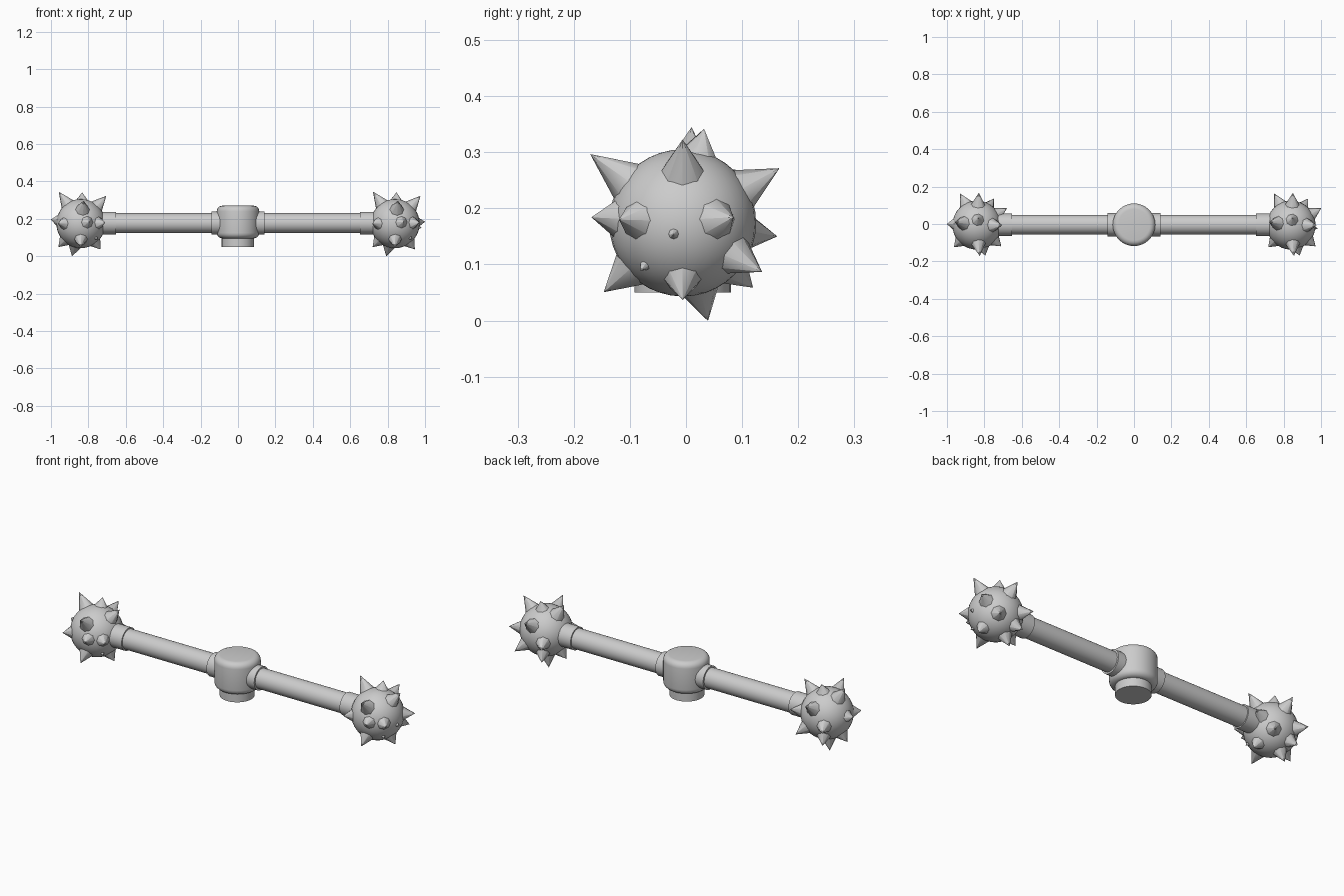
import bpy, bmesh
from mathutils import Vector, Matrix

if "Cube" in bpy.data.objects:
    bpy.data.objects.remove(bpy.data.objects["Cube"])

YC, ZC = -0.004, 0.174


def finish(bm, name, loc, angle=0.6):
    me = bpy.data.meshes.new(name)
    bm.to_mesh(me)
    bm.free()
    ob = bpy.data.objects.new(name, me)
    bpy.context.collection.objects.link(ob)
    ob.location = loc
    bpy.ops.object.select_all(action='DESELECT')
    ob.select_set(True)
    bpy.context.view_layer.objects.active = ob
    bpy.ops.object.shade_smooth_by_angle(angle=angle)
    return ob


def cylinder(name, radius, length, loc, axis='Z', bevel=0):
    bm = bmesh.new()
    rot = Matrix.Rotation(1.570796, 4, 'Y') if axis == 'X' else Matrix()
    bmesh.ops.create_cone(bm, cap_ends=True, segments=32, radius1=radius,
                          radius2=radius, depth=length, matrix=rot)
    if bevel:
        rims = [e for e in bm.edges if any(len(f.verts) > 4 for f in e.link_faces)]
        bmesh.ops.bevel(bm, geom=rims, offset=bevel, segments=5, profile=0.5,
                        affect='EDGES')
    return finish(bm, name, loc)


# spike tips relative to the ball centre
TIPS = [
    (0.16, 0.09, 0.01), (0.13, -0.113, 0.006), (0.135, 0, 0.148),
    (0.105, 0, -0.137), (-0.118, 0.016, 0.17), (0.007, 0.038, 0.167),
    (-0.047, 0.045, -0.174), (-0.16, 0.006, 0.022), (0.015, -0.164, 0.122),
    (0.045, -0.162, 0.01), (0, -0.14, -0.123), (-0.122, -0.118, 0),
    (0.01, 0.172, 0.097), (-0.09, 0.168, -0.024), (0.09, 0.141, -0.087),
    (-0.06, 0.125, -0.115), (-0.12, 0, -0.125),
    (0.142, -0.018, -0.022), (0.09, -0.075, -0.085),
]


def ball(name, x):
    bm = bmesh.new()
    bmesh.ops.create_uvsphere(bm, u_segments=32, v_segments=20, radius=0.131)
    finish(bm, name, (x, YC - 0.002, ZC))
    bm = bmesh.new()
    for t in TIPS:
        tip = Vector(t)
        d = tip.normalized()
        base = 0.108
        length = tip.length - base
        # stubby spikes stay narrow
        r = 0.046 if length > 0.05 else 0.022
        rot = d.to_track_quat('Z', 'Y').to_matrix().to_4x4()
        bmesh.ops.create_cone(bm, cap_ends=True, segments=8, radius1=r, radius2=0.0005,
                              depth=length,
                              matrix=Matrix.Translation(d * (base + length / 2)) @ rot)
    finish(bm, name + "_spikes", (x, YC - 0.002, ZC), 0.9)


# central hub and the neck below it
cylinder("hub", 0.114, 0.175, (0, YC, 0.1825), bevel=0.03)
cylinder("neck", 0.086, 0.08, (-0.001, YC - 0.002, 0.09))

# arms, collars and spiked balls on both sides
for side, s in (("left", -1), ("right", 1)):
    cylinder(side + "_arm", 0.053, 0.72, (s * 0.40, YC, 0.177), 'X')
    cylinder(side + "_inner_collar", 0.062, 0.09, (s * 0.098, YC, 0.177), 'X')
    cylinder(side + "_outer_collar", 0.06, 0.09, (s * 0.697, YC, 0.177), 'X')
    ball(side + "_ball", s * 0.84)
